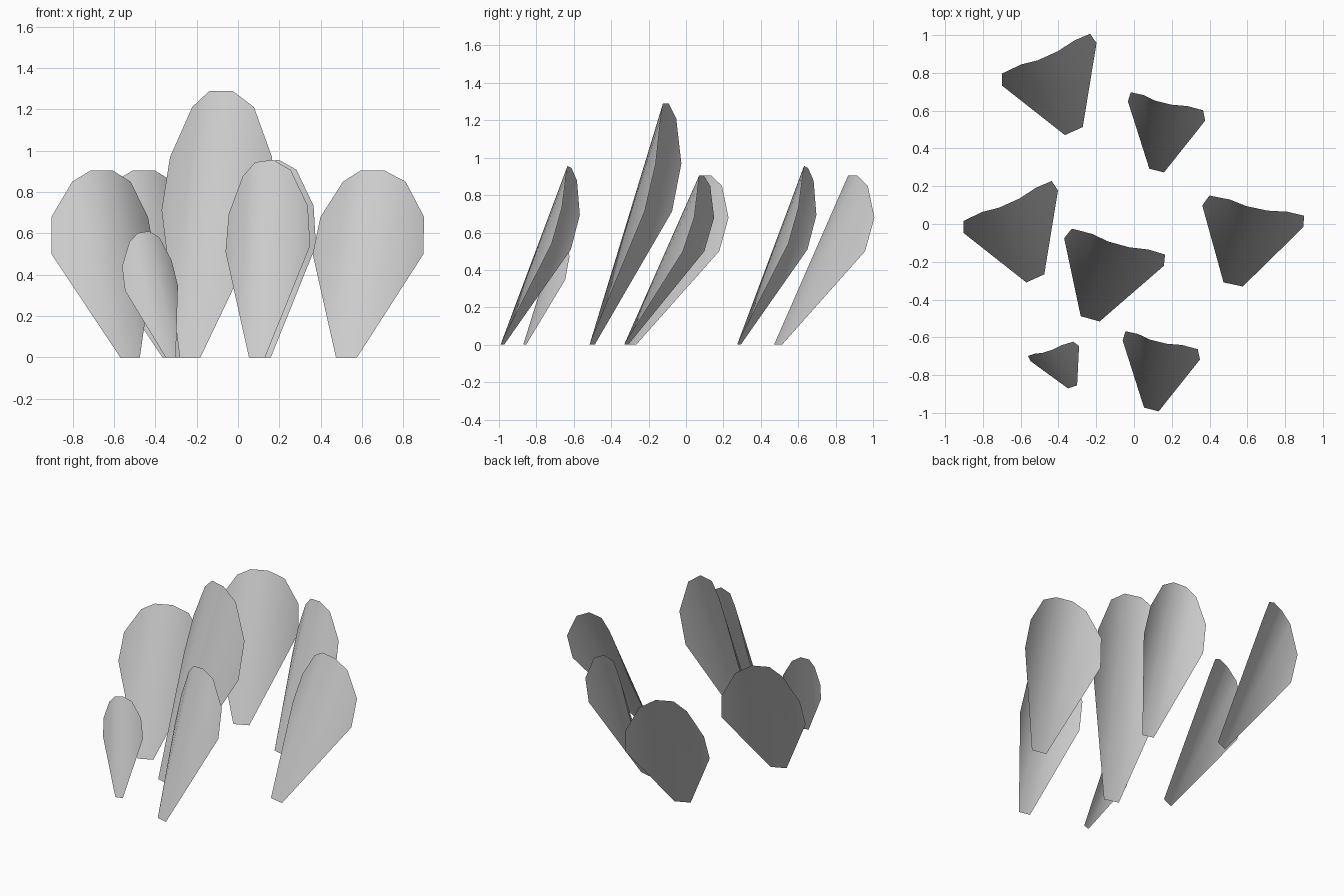
import bpy, bmesh
from math import sin, cos, radians

if "Cube" in bpy.data.objects:
    bpy.data.objects.remove(bpy.data.objects["Cube"])

# Blade outline, base to tip: height, half width, sideways offset, depth
PROFILE = [(0, .052, 0, 0), (.5, .274, .027, .375), (.68, .256, .035, .434),
           (.85, .155, .045, .436), (.905, .058, .039, .42)]


def leaf(name, loc, yaw, width=1, depth=1, height=1, lean=0, tilt=0):
    """Thin folded blade: narrow middle strip with two wings swept back."""
    bm = bmesh.new()
    c, s = cos(radians(yaw)), sin(radians(yaw))
    sides = []
    for side in (-1, 1):
        row = []
        for z, half, off, v in PROFILE:
            h = z * height
            u = (off + side * half) * width + lean * h
            v *= depth
            zz = h + tilt * side * half * width * z / .68
            row.append(bm.verts.new((loc[0] + c * u - s * v,
                                     loc[1] + s * u + c * v, zz)))
        sides.append(row)
    left, right = sides
    # middle strip
    bm.faces.new((left[0], right[0], right[-1], left[-1]))
    # wings fanned from the base corners
    for i in range(1, len(PROFILE) - 1):
        bm.faces.new((left[0], left[i + 1], left[i]))
        bm.faces.new((right[0], right[i], right[i + 1]))
    mesh = bpy.data.meshes.new(name)
    bm.to_mesh(mesh)
    bm.free()
    mesh.polygons.foreach_set("use_smooth", [True] * len(mesh.polygons))
    ob = bpy.data.objects.new(name, mesh)
    bpy.context.collection.objects.link(ob)


# Broad leaves
leaf("left_leaf", (-.5225, -.288), 24.3)
leaf("back_left_leaf", (-.3185, .492), 24.3)
leaf("right_leaf", (.525, -.32), -12)
leaf("tall_centre_leaf", (-.232, -.502), -15.5, height=1.425)

# Narrow leaves, leaning sideways
narrow = dict(width=.77, depth=.85, height=1.05, lean=-.088, tilt=.1)
leaf("back_right_leaf", (.12, .283), -14, **narrow)
leaf("front_leaf", (.092, -.982), -14, **narrow)
leaf("small_leaf", (-.3255, -.8625), 17.5, .49, .523, .67, -.147, .12)
